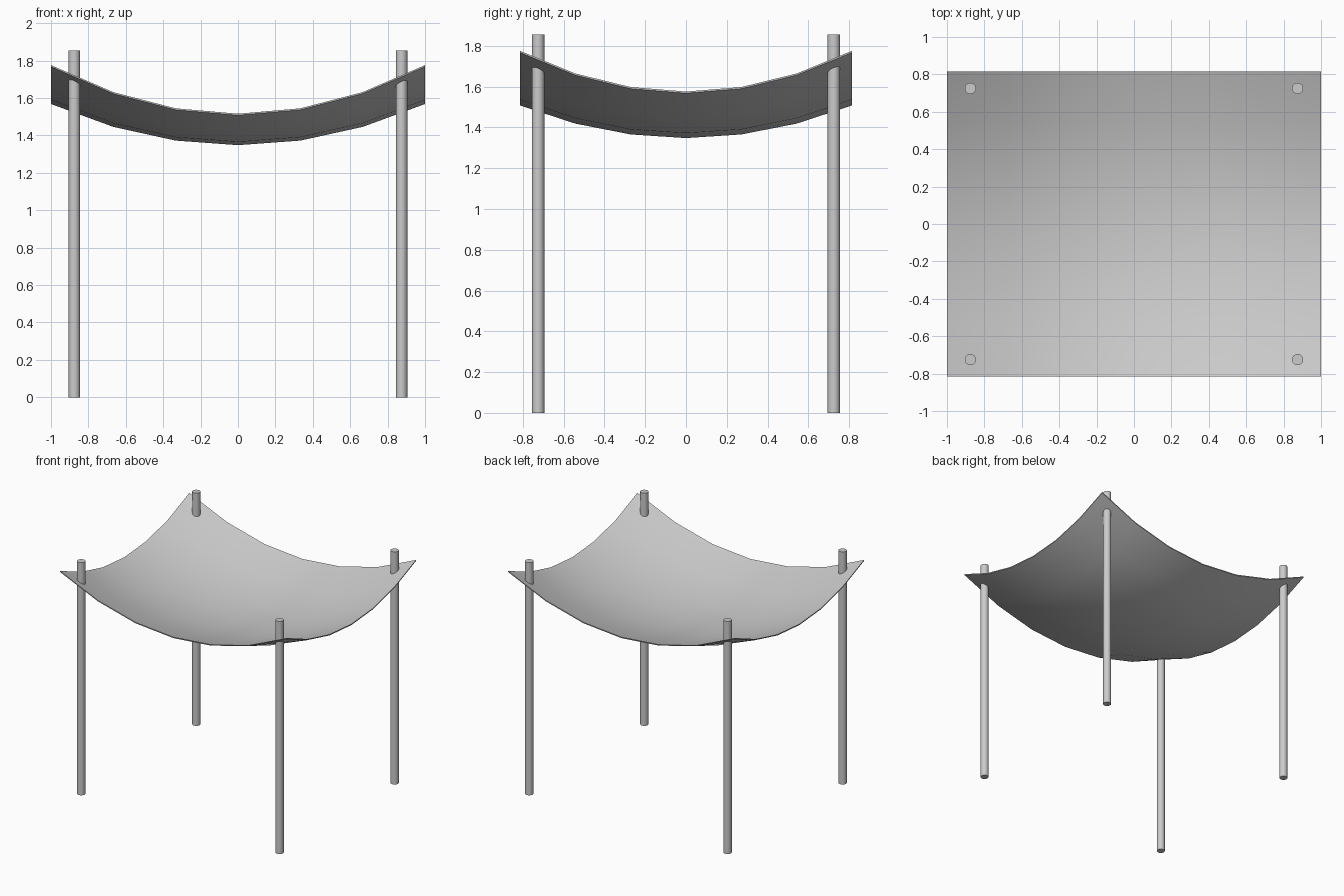
import bpy
import bmesh
from math import radians

if "Cube" in bpy.data.objects:
    bpy.data.objects.remove(bpy.data.objects["Cube"], do_unlink=True)

HALF_X, HALF_Y = 1.0, 0.815
CANOPY_LOW, THICKNESS = 1.348, 0.008
POLE_X, POLE_Y, POLE_R, POLE_H = 0.875, 0.725, 0.03, 1.855


def make_material(name, rgb):
    mat = bpy.data.materials.new(name)
    mat.use_nodes = True
    color = (*rgb, 1)
    mat.diffuse_color = color
    mat.node_tree.nodes["Principled BSDF"].inputs["Base Color"].default_value = color
    return mat


def smooth(obj):
    bpy.ops.object.select_all(action="DESELECT")
    obj.select_set(True)
    bpy.context.view_layer.objects.active = obj
    bpy.ops.object.shade_smooth_by_angle(angle=radians(40))


grey = make_material("light grey", (0.6, 0.6, 0.6))

# Sagging canopy: a flat grid bent into a shallow bowl, then extruded upward
bm = bmesh.new()
bmesh.ops.create_grid(bm, x_segments=6, y_segments=6, size=1)
for v in bm.verts:
    uu, vv = v.co.x ** 2, v.co.y ** 2
    v.co.x *= HALF_X
    v.co.y *= HALF_Y
    v.co.z = CANOPY_LOW + 0.22 * uu + 0.16 * vv + 0.04 * uu * vv
top = bmesh.ops.extrude_face_region(bm, geom=bm.faces[:], use_keep_orig=True)
for item in top["geom"]:
    if isinstance(item, bmesh.types.BMVert):
        item.co.z += THICKNESS
bmesh.ops.recalc_face_normals(bm, faces=bm.faces[:])
mesh = bpy.data.meshes.new("canopy")
bm.to_mesh(mesh)
bm.free()
canopy = bpy.data.objects.new("canopy", mesh)
bpy.context.collection.objects.link(canopy)
mesh.materials.append(grey)
smooth(canopy)

# Four corner poles passing through the canopy
for side, sx in (("left", 1), ("right", -1)):
    for end, sy in (("front", -1), ("back", 1)):
        bpy.ops.mesh.primitive_cylinder_add(
            vertices=24, radius=POLE_R, depth=POLE_H,
            location=(sx * POLE_X, sy * POLE_Y, POLE_H / 2))
        pole = bpy.context.object
        pole.name = f"{end}_{side}_pole"
        pole.data.materials.append(grey)
        smooth(pole)
